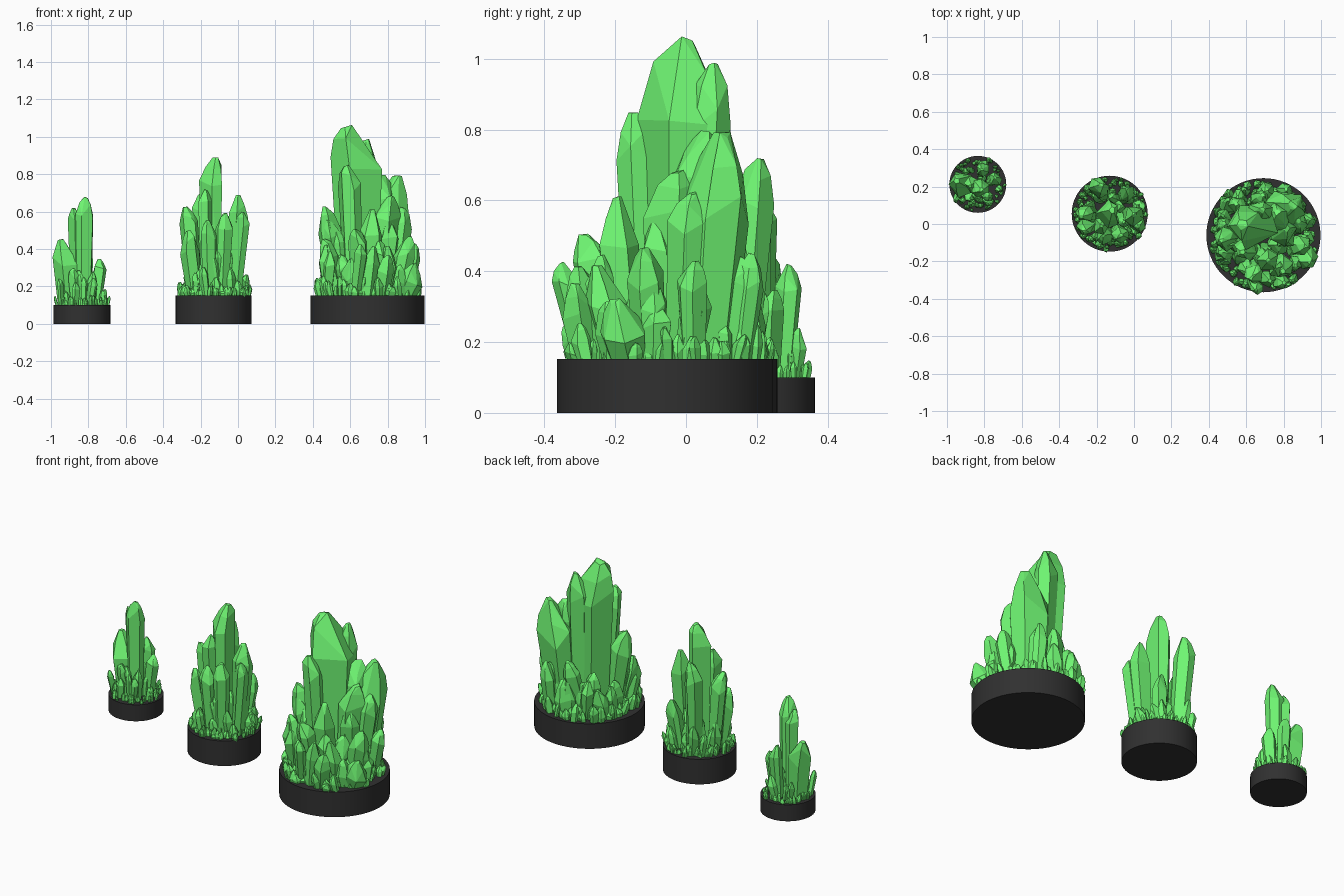
import bpy
import bmesh
import random
from math import cos, sin, tau, pi
from mathutils import Vector

cube = bpy.data.objects.get("Cube")
if cube:
    bpy.data.objects.remove(cube)


def material(name, colour, roughness):
    mat = bpy.data.materials.new(name)
    mat.use_nodes = True
    mat.diffuse_color = colour
    shader = mat.node_tree.nodes["Principled BSDF"]
    shader.inputs["Base Color"].default_value = colour
    shader.inputs["Roughness"].default_value = roughness
    return mat


GREEN = material("green_crystal", (0.16, 0.92, 0.17, 1), 0.4)
DARK = material("dark_stone", (0.03, 0.03, 0.03, 1), 0.7)


def finish(bm, name, location, mat):
    bmesh.ops.recalc_face_normals(bm, faces=bm.faces)
    mesh = bpy.data.meshes.new(name)
    bm.to_mesh(mesh)
    bm.free()
    mesh.materials.append(mat)
    obj = bpy.data.objects.new(name, mesh)
    obj.location = location
    bpy.context.collection.objects.link(obj)
    return obj


def add_crystal(target, rng, base, tip, radius):
    """Faceted column: narrow foot, wide shoulder, lopsided cap, blunt tip."""
    axis = tip - base
    length = axis.length
    turn = axis.to_track_quat('Z', 'Y')
    cap = min(radius * rng.uniform(1.6, 2.3), length * 0.5)
    sides = rng.choice((5, 5, 6, 6))
    phase = rng.uniform(0, tau)
    angles = [phase + tau * (i + rng.uniform(-0.22, 0.22)) / sides
              for i in range(sides)]
    lean = Vector((rng.uniform(-1, 1), rng.uniform(-1, 1), 0)) * radius * 0.3
    # ring height, ring radius, height jitter, share of the cap's lean
    rings = [(0, 0.8, 0, 0),
             (length - cap, 1.04, 0.25, 0),
             (length - cap * 0.45, 0.68, 0.16, 0.6),
             (length - cap * 0.07, 0.24, 0.07, 1)]
    bm = bmesh.new()
    for height, scale, jitter, shift in rings:
        for a in angles:
            r = radius * scale * rng.uniform(0.92, 1.06)
            z = height + cap * rng.uniform(-jitter, jitter)
            local = Vector((r * cos(a), r * sin(a), z)) + lean * shift
            bm.verts.new(base + turn @ local)
    hull = bmesh.ops.convex_hull(bm, input=bm.verts)
    loose = set(hull["geom_interior"]) | set(hull["geom_unused"])
    inner = [v for v in loose if isinstance(v, bmesh.types.BMVert)]
    bmesh.ops.delete(bm, geom=inner, context='VERTS')
    bmesh.ops.dissolve_limit(bm, angle_limit=pi / 18,
                             verts=bm.verts, edges=bm.edges)
    # Copy the finished crystal into the cluster
    copies = {v: target.verts.new(v.co) for v in bm.verts}
    for f in bm.faces:
        target.faces.new([copies[v] for v in f.verts])
    bm.free()


def make_base(name, x, y, radius, height):
    bm = bmesh.new()
    bmesh.ops.create_cone(bm, cap_ends=True, segments=64, radius1=radius,
                          radius2=radius, depth=height)
    obj = finish(bm, name + "_base", (x, y, height / 2), DARK)
    bpy.ops.object.select_all(action='DESELECT')
    bpy.context.view_layer.objects.active = obj
    obj.select_set(True)
    bpy.ops.object.shade_smooth_by_angle()


def scatter(rng, name, place, radius, floor, count, reach, heights, widths, spread):
    """Ring of random crystals; reach, heights and widths scale with radius."""
    bm = bmesh.new()
    for i in range(count):
        a = tau * (i + rng.uniform(-0.5, 0.5)) / count
        out = Vector((cos(a), sin(a), 0))
        side = Vector((-sin(a), cos(a), 0))
        height = radius * rng.uniform(*heights)
        foot = out * radius * rng.uniform(*reach)
        tip = foot + out * height * rng.uniform(*spread)
        tip += side * height * rng.uniform(-0.25, 0.25)
        add_crystal(bm, rng, foot + Vector((0, 0, floor - 0.015)),
                    tip + Vector((0, 0, floor + height)),
                    radius * rng.uniform(*widths))
    finish(bm, name, place, GREEN)


def make_cluster(name, x, y, radius, floor, columns, core, medium, small, seed):
    rng = random.Random(seed)
    make_base(name, x, y, radius, floor)
    place = (x, y, 0)
    # Tall columns, leaning outwards from the middle
    bm = bmesh.new()
    for px, py, top, width in columns:
        add_crystal(bm, rng, Vector((px * 0.7, py * 0.7, floor - 0.02)),
                    Vector((px, py, top)), width)
    finish(bm, name + "_tall_crystals", place, GREEN)
    # Growth that fills the middle, then shorter rings around the foot
    scatter(rng, name + "_core_crystals", place, radius, floor, core,
            (0.15, 0.5), (0.8, 1.4), (0.14, 0.2), (0.05, 0.2))
    scatter(rng, name + "_medium_crystals", place, radius, floor, medium,
            (0.5, 0.8), (0.4, 1.0), (0.1, 0.17), (0.0, 0.22))
    scatter(rng, name + "_small_crystals", place, radius, floor, small,
            (0.72, 0.92), (0.12, 0.36), (0.05, 0.095), (-0.1, 0.4))


# Columns: tip x, tip y (from the cluster's centre), tip z, width
LARGE = [(-0.06, 0.06, 1.07, 0.13), (-0.02, 0.13, 0.99, 0.07),
         (0.13, 0.16, 0.80, 0.11), (0.08, 0.10, 0.80, 0.08),
         (-0.10, -0.08, 0.85, 0.065), (0.11, 0.02, 0.69, 0.075),
         (0.19, 0.07, 0.63, 0.06), (-0.22, -0.02, 0.63, 0.06),
         (0.03, -0.15, 0.61, 0.06), (-0.05, -0.22, 0.51, 0.055),
         (-0.23, -0.10, 0.46, 0.05), (0.22, -0.06, 0.47, 0.055),
         (0.12, -0.19, 0.42, 0.06), (0.27, -0.14, 0.32, 0.065),
         (-0.15, 0.18, 0.42, 0.05), (0.0, 0.24, 0.36, 0.05)]
MIDDLE = [(0, 0, 0.90, 0.075), (0.14, -0.01, 0.69, 0.055),
          (0.16, -0.06, 0.60, 0.045), (-0.06, 0.15, 0.72, 0.055),
          (-0.14, 0, 0.63, 0.05), (-0.14, -0.08, 0.50, 0.05),
          (-0.03, -0.13, 0.55, 0.045), (0.06, -0.12, 0.60, 0.045),
          (-0.05, -0.07, 0.72, 0.045), (0.10, 0.12, 0.45, 0.045)]
LITTLE = [(0.015, -0.02, 0.68, 0.05), (-0.035, 0, 0.62, 0.043),
          (-0.095, 0, 0.46, 0.07), (0.10, 0.03, 0.35, 0.037),
          (0.03, 0.085, 0.42, 0.037), (-0.05, -0.07, 0.30, 0.03),
          (0.06, -0.07, 0.28, 0.03)]

make_cluster("large", 0.692, -0.06, 0.305, 0.152, LARGE, 9, 28, 75, 4)
make_cluster("middle", -0.13, 0.055, 0.203, 0.152, MIDDLE, 8, 22, 65, 7)
make_cluster("little", -0.835, 0.212, 0.152, 0.10, LITTLE, 4, 13, 45, 11)
